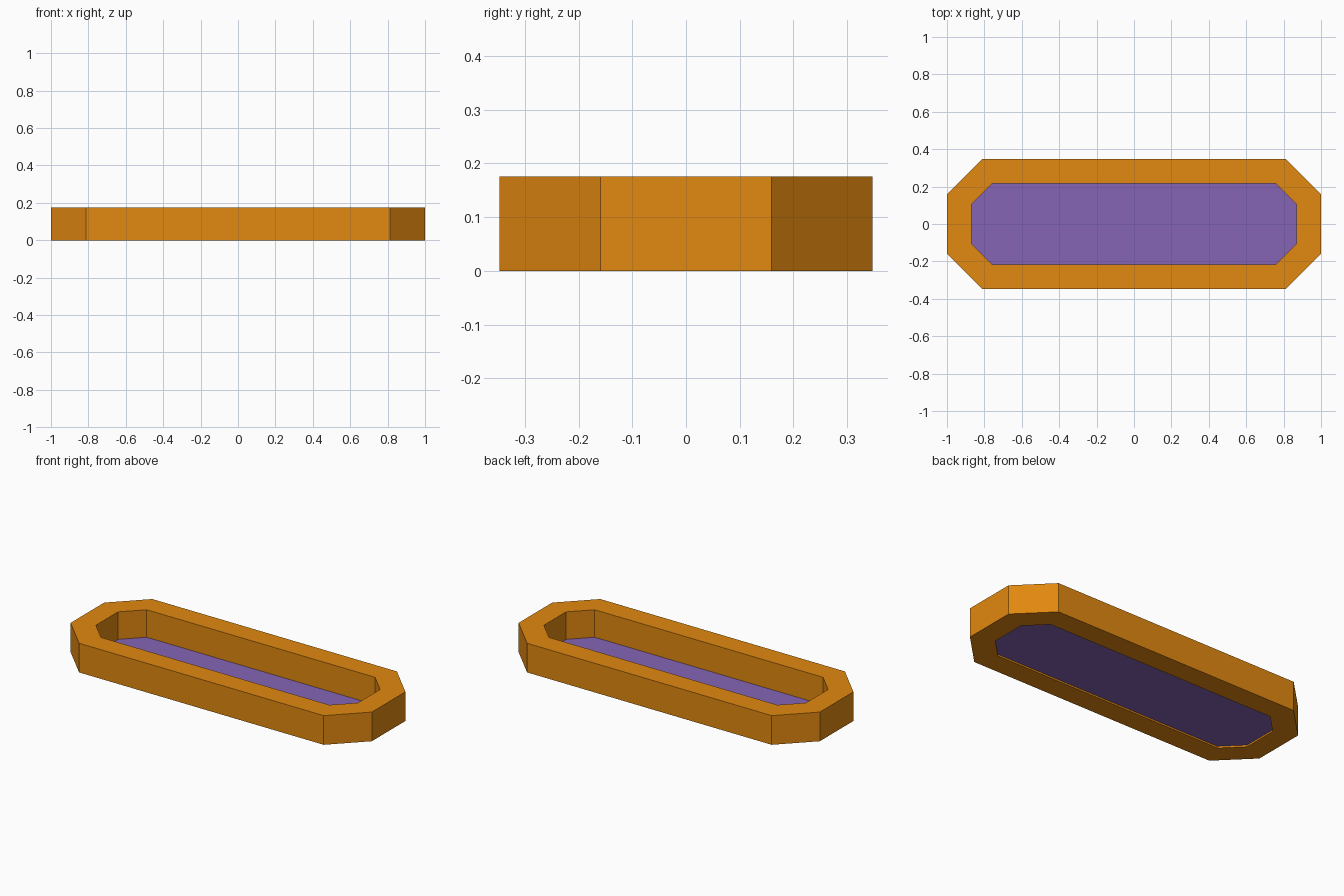
import bpy

if "Cube" in bpy.data.objects:
    bpy.data.objects.remove(bpy.data.objects["Cube"])


def material(name, rgb):
    m = bpy.data.materials.new(name)
    m.diffuse_color = (*rgb, 1.0)
    m.use_nodes = True
    m.node_tree.nodes["Principled BSDF"].inputs["Base Color"].default_value = m.diffuse_color
    return m


def octagon(hx, hy, c, z):
    """Chamfered rectangle, counter-clockwise from above."""
    return [(hx, -hy + c, z), (hx, hy - c, z), (hx - c, hy, z), (-hx + c, hy, z),
            (-hx, hy - c, z), (-hx, -hy + c, z), (-hx + c, -hy, z), (hx - c, -hy, z)]


def add_mesh(name, verts, faces, mat):
    me = bpy.data.meshes.new(name)
    me.from_pydata(verts, [], faces)
    me.materials.append(mat)
    ob = bpy.data.objects.new(name, me)
    bpy.context.collection.objects.link(ob)
    return ob


orange = material("orange", (0.76, 0.25, 0.005))
purple = material("purple", (0.235, 0.127, 0.46))

HEIGHT, FLOOR_Z = 0.175, 0.01
OUTER = (1.0, 0.347, 0.188)
INNER = (0.87, 0.217, 0.112)

# Rim: octagonal ring, loops ordered outer bottom, outer top, inner top, inner bottom
loops = [(OUTER, 0), (OUTER, HEIGHT), (INNER, HEIGHT), (INNER, 0)]
verts = [v for size, z in loops for v in octagon(*size, z)]
faces = []
for k in range(4):
    a, b = k * 8, (k + 1) % 4 * 8
    for i in range(8):
        j = (i + 1) % 8
        faces.append((a + i, a + j, b + j, b + i))
add_mesh("rim", verts, faces, orange)

# Floor: thin sheet just above the bottom edge
add_mesh("floor_panel", octagon(*INNER, FLOOR_Z), [tuple(range(8))], purple)
